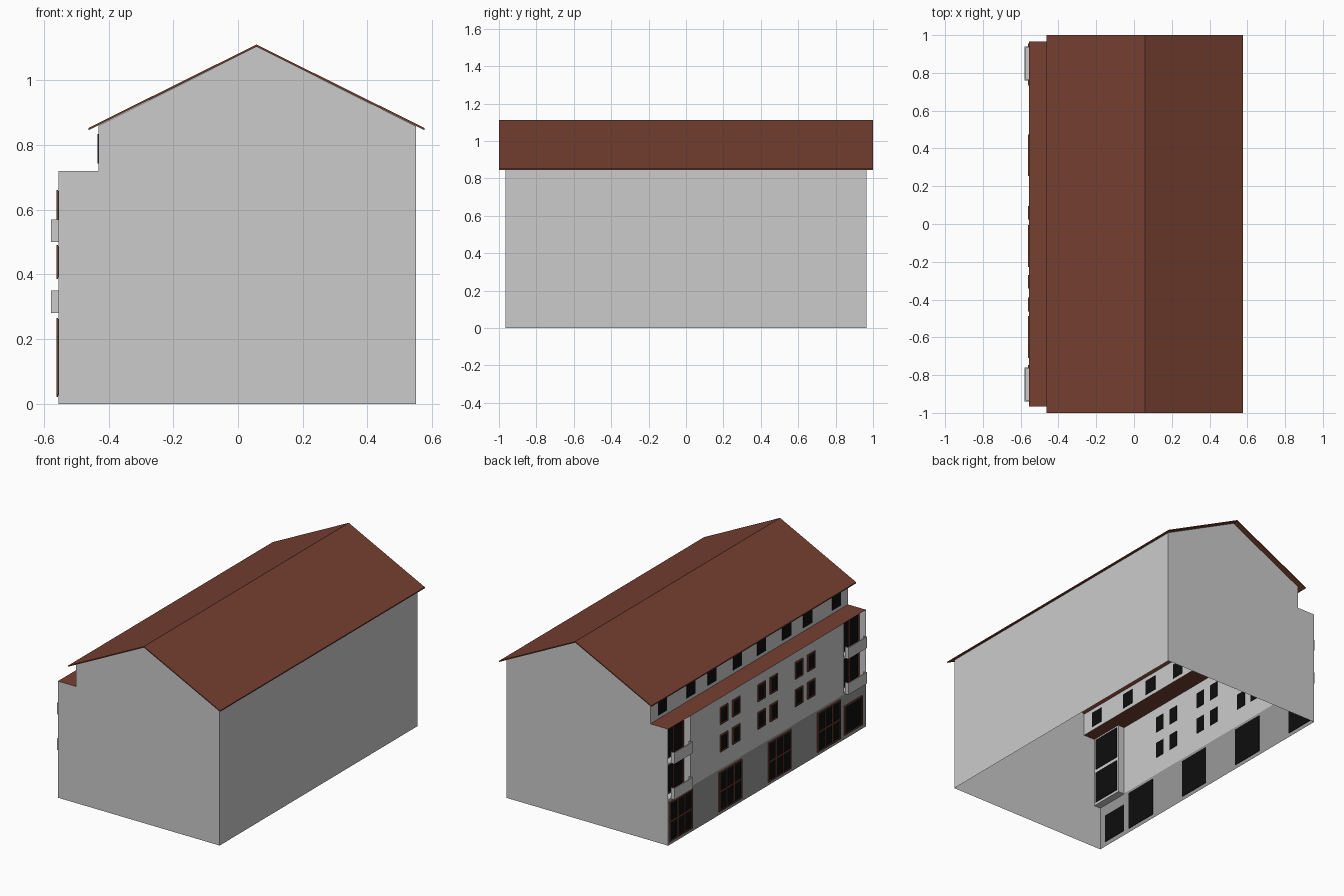
import bpy

if "Cube" in bpy.data.objects:
    bpy.data.objects.remove(bpy.data.objects["Cube"])


def material(name, rgb):
    m = bpy.data.materials.new(name)
    m.diffuse_color = (*rgb, 1)
    m.use_nodes = True
    m.node_tree.nodes["Principled BSDF"].inputs["Base Color"].default_value = m.diffuse_color
    return m


BROWN = material("brown", (0.18, 0.05, 0.03))
BLACK = material("dark_glass", (0.004, 0.004, 0.004))
DARK = material("plinth_grey", (0.32, 0.32, 0.32))

W, E = -0.555, 0.551      # facade and rear wall
Y = 0.966                 # gable walls
ATTIC = -0.432            # set-back attic wall
F1, F2, TOP = 0.28, 0.50, 0.72
END = 0.75                # loggia inner edge
BACK = -0.51              # loggia back wall


def mesh_object(name, verts, faces, mat=None):
    me = bpy.data.meshes.new(name)
    me.from_pydata(verts, [], faces)
    if mat:
        me.materials.append(mat)
    ob = bpy.data.objects.new(name, me)
    bpy.context.collection.objects.link(ob)
    return ob


def boxes(name, items, mat=None):
    """One object from boxes given as (x0, x1, y0, y1, z0, z1)."""
    verts, faces = [], []
    for x0, x1, y0, y1, z0, z1 in items:
        n = len(verts)
        verts += [(x, y, z) for z in (z0, z1)
                  for x, y in ((x0, y0), (x1, y0), (x1, y1), (x0, y1))]
        faces += [[n + i for i in f] for f in (
            (3, 2, 1, 0), (4, 5, 6, 7), (0, 1, 5, 4),
            (1, 2, 6, 5), (2, 3, 7, 6), (3, 0, 4, 7))]
    return mesh_object(name, verts, faces, mat)


def west_wall(name, x, y0, y1, z0, z1, mat=None):
    return mesh_object(name, [(x, y1, z0), (x, y0, z0), (x, y0, z1), (x, y1, z1)],
                       [(0, 1, 2, 3)], mat)


def window(name, x, yc, w, z0, z1, cols=1, rows=1, bar=0.007):
    """Dark pane through the wall, brown frame and glazing bars outside."""
    y0, y1 = yc - w / 2, yc + w / 2
    boxes(name + "_pane", [(x - 0.003, x + 0.003, y0, y1, z0, z1)], BLACK)
    if not bar:
        return
    xa, xb, h = x - 0.007, x - 0.001, bar / 2
    bars = []
    for i in range(cols + 1):
        y = y0 + (y1 - y0) * i / cols
        bars.append((xa, xb, y - h, y + h, z0 - h, z1 + h))
    for j in range(rows + 1):
        z = z0 + (z1 - z0) * j / rows
        bars.append((xa, xb, y0, y1, z - h, z + h))
    boxes(name + "_frame", bars, BROWN)


# Gable walls
profile = [(W, 0), (E, 0), (E, 0.858), (0.057, 1.104),
           (ATTIC, 0.86), (ATTIC, TOP), (W, TOP)]
mesh_object("front_gable", [(x, -Y, z) for x, z in profile], [range(7)])
mesh_object("back_gable", [(x, Y, z) for x, z in reversed(profile)], [range(7)])

# Long walls
mesh_object("rear_wall", [(E, -Y, 0), (E, Y, 0), (E, Y, 0.858), (E, -Y, 0.858)],
            [(0, 1, 2, 3)])
west_wall("ground_floor_wall", W, -Y, Y, 0, F1, DARK)
west_wall("upper_floor_wall", W, -END, END, F1, TOP)
west_wall("attic_wall", ATTIC, -Y, Y, TOP, 0.86)

# Roof strip above the facade
mesh_object("lower_roof", [(W, -Y, TOP), (ATTIC, -Y, TOP), (ATTIC, Y, TOP), (W, Y, TOP)],
            [(0, 1, 2, 3)], BROWN)

# Main gable roof, a bent slab
sec = [(-0.463, 0.846), (0.057, 1.104), (0.577, 0.846),
       (0.577, 0.853), (0.057, 1.111), (-0.463, 0.853)]
mesh_object("main_roof", [(x, y, z) for y in (-1, 1) for x, z in sec],
            [(0, 1, 4, 5), (1, 2, 3, 4), (11, 10, 7, 6), (10, 9, 8, 7)]
            + [((i + 1) % 6, i, i + 6, (i + 1) % 6 + 6) for i in range(6)], BROWN)

# Ground floor glazed doors and one small window
for i in range(4):
    window(f"ground_door_{i}", W, 0.845 - 0.481 * i, 0.215, 0.025, 0.262, 3, 2)
window("ground_window", W, -0.835, 0.17, 0.03, 0.205)

# Paired windows on the two upper floors
for r, z in enumerate((0.39, 0.56)):
    for p, c in enumerate((-0.366, 0, 0.366)):
        for s in (-1, 1):
            window(f"window_{r}_{p}_{'left' if s < 0 else 'right'}", W,
                   c + s * 0.06, 0.066, z, z + 0.098)

# Attic windows
for i, c in enumerate((0.117, 0.365, 0.57, 0.85)):
    for s in (-1, 1):
        window(f"attic_window_{i}_{'left' if s < 0 else 'right'}", ATTIC,
               s * c, 0.085, 0.743, 0.835, bar=0)

# Corner loggias with projecting balconies
for s, side in ((-1, "left"), (1, "right")):
    lo, hi = sorted((s * END, s * Y))
    west_wall(f"loggia_back_{side}", BACK, lo, hi, F1, TOP)
    pts = [(W, s * END, F1), (BACK, s * END, F1), (BACK, s * END, TOP), (W, s * END, TOP)]
    mesh_object(f"loggia_side_{side}", pts, [(3, 2, 1, 0) if s > 0 else (0, 1, 2, 3)])
    y0, y1 = sorted((s * 0.76, s * 0.94))
    for k, z in enumerate((F1, F2)):
        tag = f"{side}_{k}"
        window(f"balcony_door_{tag}", BACK, s * 0.857, 0.19, z + 0.012, z + 0.21, 2, 1)
        boxes(f"loggia_floor_{tag}", [(W, BACK, lo, hi, z - 0.004, z + 0.004)])
        t = 0.006
        boxes(f"balcony_{tag}", [
            (-0.579, W, y0, y1, z, z + t),
            (-0.579, -0.579 + t, y0, y1, z, z + 0.07),
            (-0.579, W, y0, y0 + t, z, z + 0.07),
            (-0.579, W, y1 - t, y1, z, z + 0.07)])
